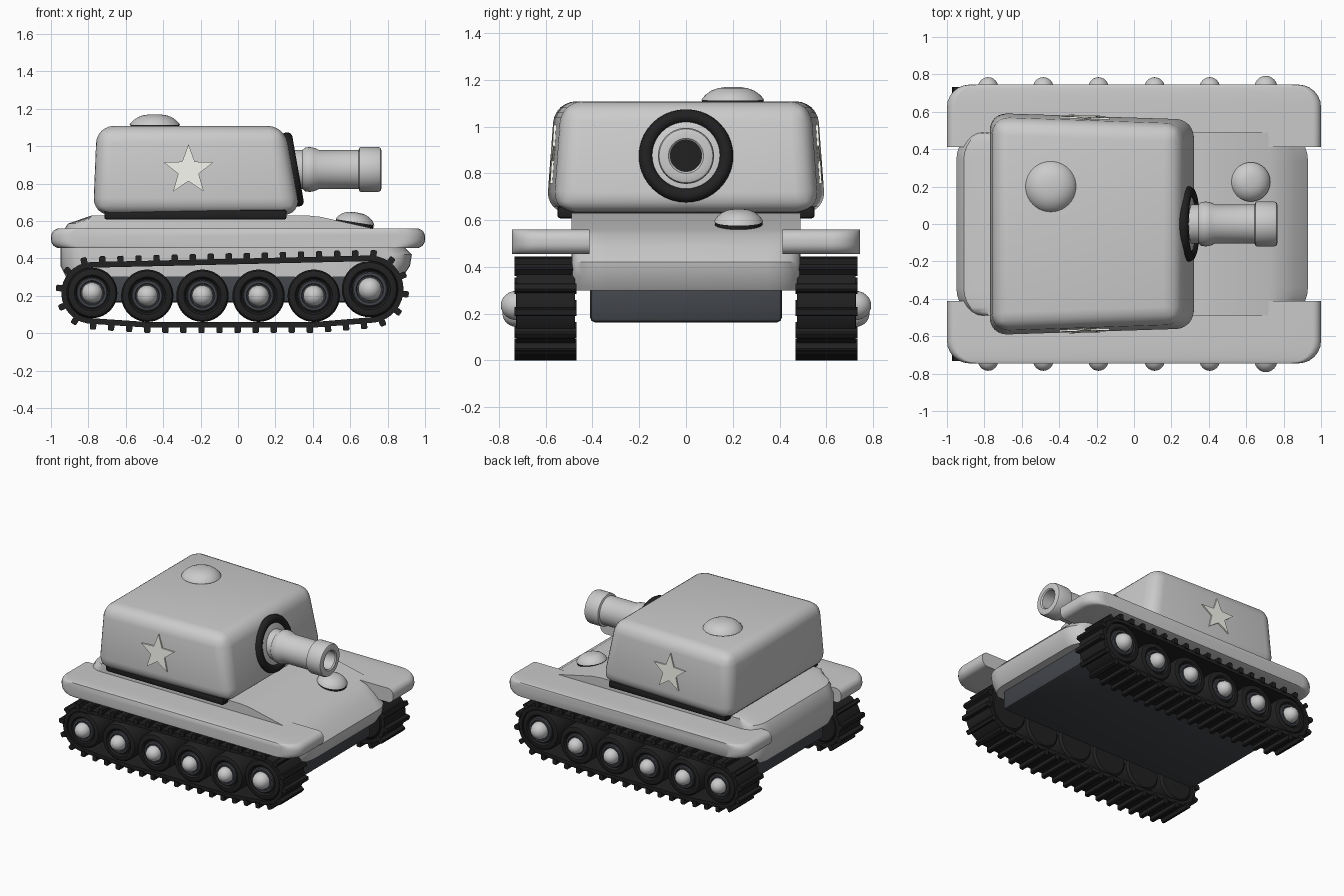
import bpy, bmesh
from math import pi, sin, cos, radians
from mathutils import Matrix, Vector
from mathutils.geometry import convex_hull_2d

if "Cube" in bpy.data.objects:
    bpy.data.objects.remove(bpy.data.objects["Cube"])


def material(name, r, g, b):
    m = bpy.data.materials.new(name)
    m.diffuse_color = (r, g, b, 1)
    m.use_nodes = True
    m.node_tree.nodes["Principled BSDF"].inputs["Base Color"].default_value = m.diffuse_color
    return m


BLACK = material("rubber_black", 0.015, 0.015, 0.016)
SLATE = material("dark_slate", 0.055, 0.06, 0.07)
STAR = material("pale_star", 0.9, 0.9, 0.84)


def finish(name, bm, mat=None, mirror=False):
    bmesh.ops.remove_doubles(bm, verts=bm.verts, dist=1e-5)
    bmesh.ops.recalc_face_normals(bm, faces=bm.faces)
    me = bpy.data.meshes.new(name)
    bm.to_mesh(me)
    bm.free()
    ob = bpy.data.objects.new(name, me)
    bpy.context.collection.objects.link(ob)
    if mat:
        me.materials.append(mat)
    if mirror:
        mod = ob.modifiers.new("mirror", 'MIRROR')
        mod.use_axis = (False, True, False)
    return ob


def skin(bm, rings, close_rings=False, caps=True):
    """Bridge successive closed rings of points."""
    vs = [[bm.verts.new(p) for p in ring] for ring in rings]
    n, m = len(vs[0]), len(vs)
    for i in range(m if close_rings else m - 1):
        a, b = vs[i], vs[(i + 1) % m]
        for j in range(n):
            k = (j + 1) % n
            bm.faces.new((a[j], a[k], b[k], b[j]))
    if caps and not close_rings:
        bm.faces.new(vs[0])
        bm.faces.new(vs[-1])


def loft(name, profile, slices, limit, mirror=False):
    """Side profile swept along y; ends pulled in by d to round the plan corners."""
    bm = bmesh.new()
    rings = []
    for y, d in slices:
        rings.append([(x - d * (1 if x > 0 else -1) if abs(x) > limit else x, y, z)
                      for x, z in profile])
    skin(bm, rings)
    return finish(name, bm, None, mirror)


def lathe(name, profile, loc, rot=Matrix(), mat=None, mirror=False, seg=40):
    """Revolve (radius, height) points about local z."""
    bm = bmesh.new()
    rings = [[(r * cos(2 * pi * i / seg), r * sin(2 * pi * i / seg), h)
              for i in range(seg)] for r, h in profile]
    skin(bm, rings, caps=False)
    bm.transform(Matrix.Translation(loc) @ rot)
    bmesh.ops.dissolve_degenerate(bm, edges=bm.edges, dist=1e-6)
    return finish(name, bm, mat, mirror)


def block(name, bottom, top, bevel, seg, mat=None):
    """Tapered bevelled box; each end is (x0, x1, half y rear, half y front, z)."""
    bm = bmesh.new()
    skin(bm, [[(a, -r, z), (b, -f, z), (b, f, z), (a, r, z)]
              for a, b, r, f, z in (bottom, top)])
    bmesh.ops.bevel(bm, geom=bm.edges[:], offset=bevel, segments=seg,
                    profile=0.5, affect='EDGES')
    return finish(name, bm, mat)


AXIS_X = Matrix.Rotation(pi / 2, 4, 'Y')
AXIS_Y = Matrix.Rotation(-pi / 2, 4, 'X')
STEPS = [radians(15 * i) for i in range(7)]

# Hull: sloped front deck, rounded plan corners
hull_profile = [(-0.92, 0.30), (-0.95, 0.36), (-0.95, 0.52), (-0.91, 0.585), (-0.78, 0.63),
                (0.36, 0.63), (0.44, 0.622), (0.72, 0.56), (0.78, 0.54), (0.86, 0.49),
                (0.93, 0.42), (0.92, 0.36), (0.88, 0.30)]
corner = [(0.34 + 0.15 * sin(t), 0.12 * (1 - cos(t))) for t in STEPS]
loft("hull", hull_profile, [(-y, d) for y, d in reversed(corner)] + corner, 0.85)

# Lower hull
block("lower_hull", (-0.86, 0.82, 0.41, 0.41, 0.163), (-0.86, 0.82, 0.41, 0.41, 0.32),
      0.02, 2, SLATE)

# Fenders with rounded ends and rounded outer corners
end = [(0.955 + 0.045 * sin(t), 0.515 + 0.045 * cos(t)) for t in STEPS]
end += [(x, 1.015 - z) for x, z in reversed(end)]
fender_profile = end + [(-x, z) for x, z in reversed(end)]
loft("fenders", fender_profile,
     [(0.412, 0)] + [(0.625 + 0.12 * sin(t), 0.12 * (1 - cos(t))) for t in STEPS], 0.7, True)

# Turret and its dark base
block("turret", (-0.775, 0.335, 0.60, 0.565, 0.632), (-0.755, 0.25, 0.565, 0.53, 1.108), 0.09, 6)
block("turret_base", (-0.715, 0.26, 0.55, 0.55, 0.608), (-0.715, 0.26, 0.55, 0.55, 0.66),
      0.012, 2, BLACK)

# Side stars, lying on the sloped turret walls
bm = bmesh.new()
outline = []
for i in range(10):
    r, t = (0.14 if i % 2 == 0 else 0.058), pi / 2 + i * pi / 5
    outline.append((r * cos(t), r * sin(t)))
skin(bm, [[(-0.265 + x, 0.5655 - 0.0315 * x - 0.074 * z + off, 0.87 + z) for x, z in outline]
          for off in (-0.02, 0.01)])
finish("side_stars", bm, STAR, True)


# Hatches: low domes on dark rings
def hatch(name, loc, r, h, tilt):
    rot = Matrix.Rotation(tilt, 4, 'Y')
    dome = [(r, 0), (r * 0.97, h * 0.14), (r * 0.85, h * 0.45), (r * 0.68, h * 0.72),
            (r * 0.48, h * 0.9), (r * 0.25, h * 0.98), (0, h)]
    lathe(name, [(0, 0)] + dome, loc, rot)
    lathe(name + "_seal", [(0, -0.03), (r * 0.97, -0.03), (r * 0.97, 0.003), (0, 0.003)],
          loc, rot, BLACK)


hatch("turret_hatch", (-0.445, 0.2, 1.112), 0.135, 0.058, 0)
hatch("driver_hatch", (0.625, 0.225, 0.593), 0.105, 0.053, radians(9))

# Gun: sealing ring, mount disc, barrel, dark bore
tilt = Matrix.Rotation(radians(80), 4, 'Y')
ring = [(0.172 + 0.03 * cos(2 * pi * i / 14), 0.03 * sin(2 * pi * i / 14)) for i in range(15)]
lathe("gun_ring", ring, (0.292, 0, 0.875), tilt, BLACK)
lathe("gun_mount", [(0.16, -0.03), (0.16, 0.008), (0.13, 0.018), (0, 0.022)],
      (0.292, 0, 0.875), tilt)
lathe("gun_barrel", [(0, 0.27), (0.105, 0.27), (0.105, 0.345), (0.117, 0.36), (0.12, 0.385),
                     (0.115, 0.41), (0.104, 0.435), (0.104, 0.645), (0.118, 0.65),
                     (0.12, 0.66), (0.12, 0.75), (0.115, 0.762), (0.105, 0.766),
                     (0.075, 0.766), (0.067, 0.758), (0.067, 0.66)],
      (0, 0, 0.875), AXIS_X)
lathe("gun_bore", [(0.067, 0), (0, 0)], (0.665, 0, 0.875), AXIS_X, BLACK)

# Road wheels: x, z, radius, hub scale
wheels = [(-0.78, 0.215, 0.135, 1), (-0.485, 0.20, 0.14, 1), (-0.19, 0.20, 0.14, 1),
          (0.11, 0.20, 0.14, 1), (0.405, 0.20, 0.14, 1), (0.705, 0.235, 0.15, 1.12)]
for i, (x, z, r, k) in enumerate(wheels, 1):
    lathe(f"wheel_tyre_{i}", [(0, 0.48), (r - 0.015, 0.48), (r, 0.495), (r, 0.705),
                              (r - 0.008, 0.72), (r - 0.02, 0.725), (r - 0.04, 0.725),
                              (r - 0.05, 0.71), (0, 0.71)], (x, 0, z), AXIS_Y, BLACK, True)
    lathe(f"wheel_rim_{i}", [(0.084 * k, 0.70), (0.084 * k, 0.722), (0.078 * k, 0.728),
                             (0.066 * k, 0.728), (0.062 * k, 0.72), (0, 0.72)],
          (x, 0, z), AXIS_Y, SLATE, True)
    hub = [(0.056 * k * cos(t), 0.725 + 0.06 * k * sin(t)) for t in STEPS]
    lathe(f"wheel_hub_{i}", [(0.056 * k, 0.71)] + hub, (x, 0, z), AXIS_Y, None, True, 28)

# Track path: hull around the wheels, resampled evenly
pts = [Vector((x + (r + 0.03) * cos(a * pi / 36), z + (r + 0.03) * sin(a * pi / 36)))
       for x, z, r, k in wheels for a in range(72)]
path = [pts[i] for i in convex_hull_2d(pts)]
legs = [(path[i], path[(i + 1) % len(path)]) for i in range(len(path))]
total = sum((b - a).length for a, b in legs)


def on_track(s):
    s %= total
    for a, b in legs:
        length = (b - a).length
        if s <= length and length > 0:
            t = (b - a) / length
            n = Vector((t.y, -t.x))
            p = a + t * s
            return p, t, (n if n.dot(p - Vector((-0.04, 0.22))) > 0 else -n)
        s -= length
    return on_track(0)


# Track belt
bm = bmesh.new()
rings = []
for i in range(126):
    p, t, n = on_track(total * i / 126)
    q = p - n * 0.03
    rings.append([(p.x, 0.475, p.y), (p.x, 0.725, p.y), (q.x, 0.725, q.y), (q.x, 0.475, q.y)])
skin(bm, rings, close_rings=True)
finish("track_belts", bm, BLACK, True)

# Track treads
bm = bmesh.new()
for i in range(42):
    p, t, n = on_track(total * i / 42)
    section = [p + t * u + n * v for u, v in
               ((-0.017, -0.01), (-0.017, 0.024), (-0.011, 0.03),
                (0.011, 0.03), (0.017, 0.024), (0.017, -0.01))]
    skin(bm, [[(c.x, y, c.y) for c in section] for y in (0.468, 0.733)])
finish("track_treads", bm, BLACK, True)

# Smooth shading with crisp edges
for ob in bpy.context.scene.objects:
    ob.select_set(True)
    bpy.context.view_layer.objects.active = ob
bpy.ops.object.shade_smooth_by_angle(angle=radians(32))
